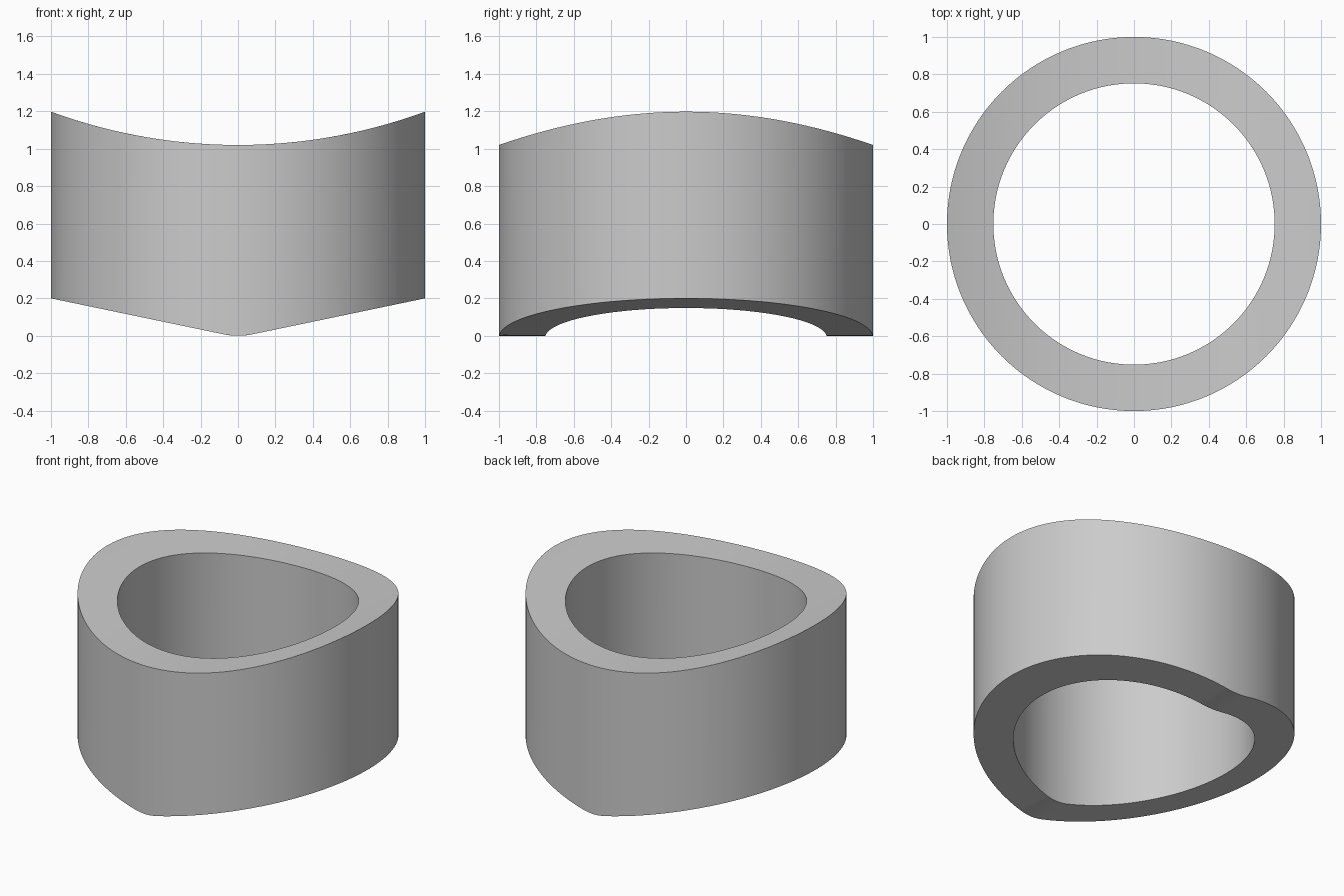
import bpy, bmesh, math

if "Cube" in bpy.data.objects:
    bpy.data.objects.remove(bpy.data.objects["Cube"])

R_OUT, R_IN = 1.0, 0.752
SEGMENTS, LOOPS = 192, 4


def top_z(x):
    # Saddle: concave circular arc across x
    R = 2.9
    return 1.02 + R - math.sqrt(R * R - x * x)


def bottom_z(x):
    # Shallow V with a rounded keel
    x, half, slope = abs(x), 0.08, 0.2083
    if x < half:
        return slope * x * x / (2 * half)
    return slope * (x - half / 2)


# Closed wall section: up the outside, in across the top, down the bore, out below
radii = [R_OUT + (R_IN - R_OUT) * i / LOOPS for i in range(LOOPS + 1)]
section = [(r, top_z) for r in radii] + [(r, bottom_z) for r in reversed(radii)]

bm = bmesh.new()
rings = []
for i in range(SEGMENTS):
    a = 2 * math.pi * i / SEGMENTS
    ring = []
    for r, height in section:
        x, y = r * math.cos(a), r * math.sin(a)
        ring.append(bm.verts.new((x, y, height(x))))
    rings.append(ring)

# Bridge neighbouring sections all the way round
n = len(section)
for i in range(SEGMENTS):
    a, b = rings[i], rings[(i + 1) % SEGMENTS]
    for j in range(n):
        k = (j + 1) % n
        bm.faces.new((a[j], b[j], b[k], a[k]))
bmesh.ops.recalc_face_normals(bm, faces=bm.faces)

mesh = bpy.data.meshes.new("saddle_ring")
bm.to_mesh(mesh)
bm.free()
ring_obj = bpy.data.objects.new("saddle_ring", mesh)
bpy.context.collection.objects.link(ring_obj)

# Smooth walls, sharp rims
bpy.context.view_layer.objects.active = ring_obj
ring_obj.select_set(True)
bpy.ops.object.shade_smooth_by_angle(angle=math.radians(35))
